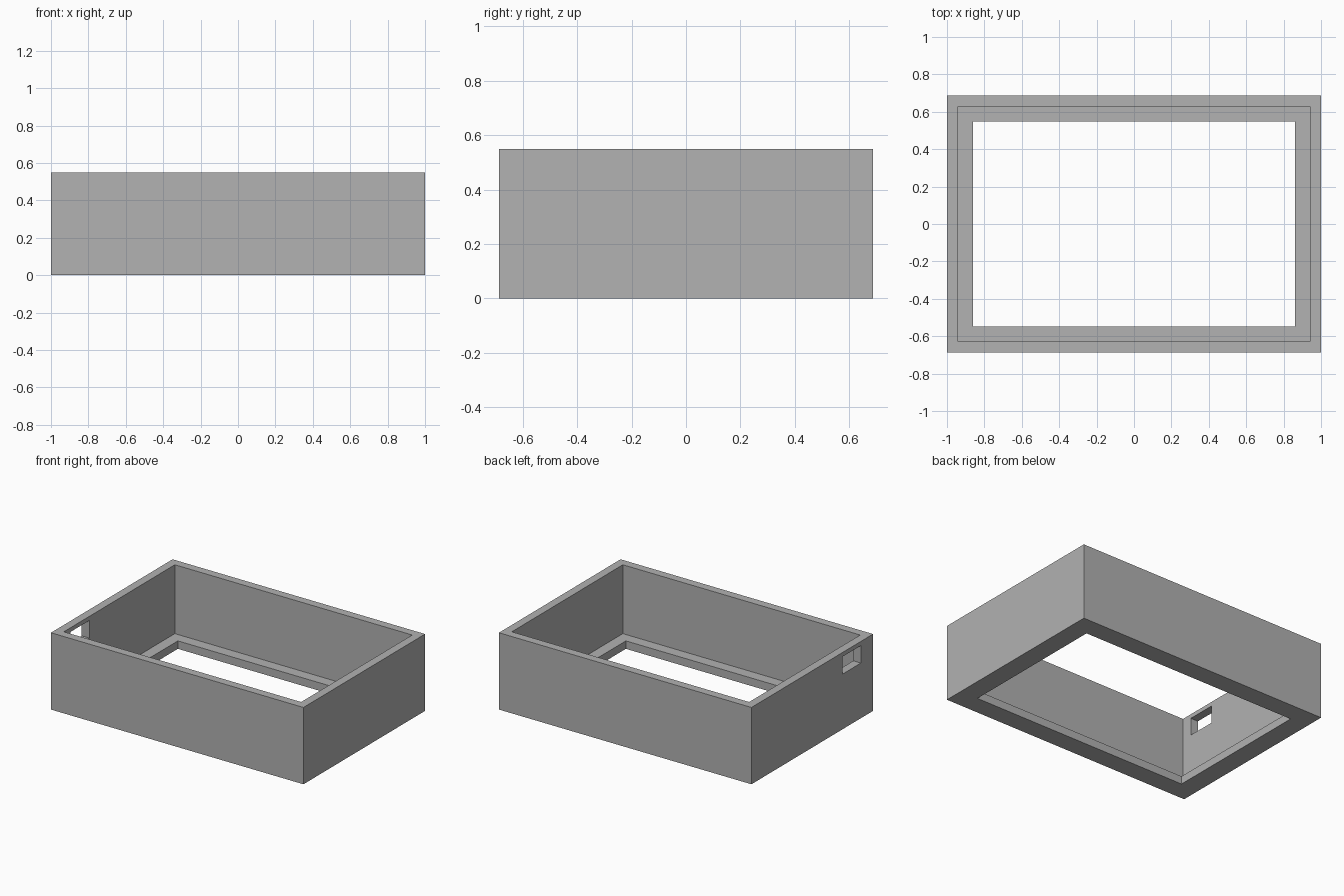
import bpy, bmesh

HALF_X, HALF_Y, HEIGHT = 1.0, 0.688, 0.55
WALL, LIP_INSET, LIP_TOP = 0.06, 0.14, 0.057

cube = bpy.data.objects.get("Cube")
if cube:
    bpy.data.objects.remove(cube, do_unlink=True)

grey = bpy.data.materials.new("plain_grey")
grey.use_nodes = True
colour = (0.445, 0.445, 0.445, 1.0)
grey.diffuse_color = colour
grey.node_tree.nodes["Principled BSDF"].inputs["Base Color"].default_value = colour


def add_object(name, bm):
    bmesh.ops.recalc_face_normals(bm, faces=bm.faces)
    mesh = bpy.data.meshes.new(name)
    bm.to_mesh(mesh)
    bm.free()
    mesh.materials.append(grey)
    obj = bpy.data.objects.new(name, mesh)
    bpy.context.scene.collection.objects.link(obj)
    return obj


# Open tray: wall and lip profile carried round a rectangle, as (inset, height)
profile = [(0, 0), (0, HEIGHT), (WALL, HEIGHT),
           (WALL, LIP_TOP), (LIP_INSET, LIP_TOP), (LIP_INSET, 0)]
corners = [(-1, -1), (1, -1), (1, 1), (-1, 1)]
bm = bmesh.new()
rings = [[bm.verts.new((sx * (HALF_X - inset), sy * (HALF_Y - inset), z))
          for sx, sy in corners] for inset, z in profile]
for i, ring in enumerate(rings):
    following = rings[(i + 1) % len(rings)]
    for j in range(4):
        k = (j + 1) % 4
        bm.faces.new((ring[j], ring[k], following[k], following[j]))
casing = add_object("casing", bm)

# Rectangular port through the -x wall, near the front corner
low, high = (-1.1, -0.55, 0.395), (-0.9, -0.34, 0.52)
bm = bmesh.new()
bmesh.ops.create_cube(bm, size=1)
for v in bm.verts:
    v.co = [high[i] if v.co[i] > 0 else low[i] for i in range(3)]
cutter = add_object("port_cutter", bm)
cutter.hide_render = True

cut = casing.modifiers.new("port", "BOOLEAN")
cut.operation = "DIFFERENCE"
cut.solver = "EXACT"
cut.object = cutter
bpy.context.view_layer.objects.active = casing
bpy.ops.object.modifier_apply(modifier=cut.name)
bpy.data.objects.remove(cutter, do_unlink=True)
